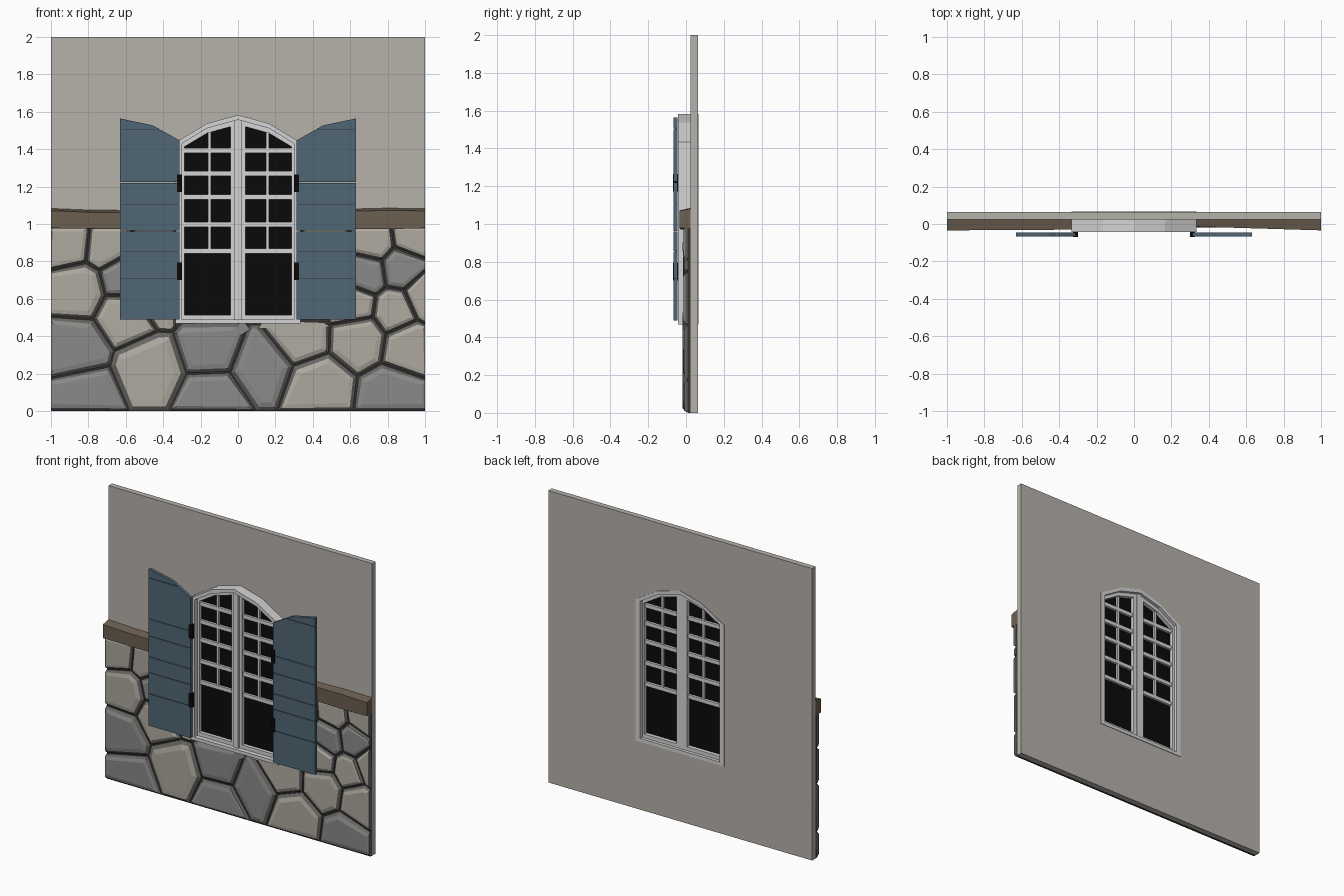
import bpy, bmesh, random
from mathutils import Vector
from mathutils.geometry import tessellate_polygon

if "Cube" in bpy.data.objects:
    bpy.data.objects.remove(bpy.data.objects["Cube"])

random.seed(4)


def material(name, r, g, b):
    m = bpy.data.materials.new(name)
    m.diffuse_color = (r, g, b, 1)
    m.use_nodes = True
    m.node_tree.nodes["Principled BSDF"].inputs["Base Color"].default_value = m.diffuse_color
    return m


PLASTER = material("plaster", .47, .445, .41)
WHITE = material("white_paint", .66, .66, .66)
BLUE = material("blue_paint", .082, .132, .182)
DARK = material("dark_joint", .035, .034, .032)
BLACK = material("black", .003, .003, .003)
WOOD = material("brown_wood", .15, .115, .08)
LIGHT = material("light_stone", .43, .405, .355)
GREY = material("grey_stone", .26, .257, .255)
EDGE = material("stone_edge", .135, .13, .12)


def finish(name, bm, *mats):
    bmesh.ops.recalc_face_normals(bm, faces=bm.faces)
    me = bpy.data.meshes.new(name)
    bm.to_mesh(me)
    bm.free()
    for m in mats:
        me.materials.append(m)
    ob = bpy.data.objects.new(name, me)
    bpy.context.collection.objects.link(ob)
    return ob


def plate(name, outline, y0, y1, mat, hole=None):
    """Extrude an x-z outline (with an optional hole) from y0 to y1."""
    loops = [outline] + ([hole] if hole else [])
    tris = tessellate_polygon([[Vector((x, z, 0)) for x, z in l] for l in loops])
    pts = [p for l in loops for p in l]
    bm = bmesh.new()
    a = [bm.verts.new((x, y0, z)) for x, z in pts]
    b = [bm.verts.new((x, y1, z)) for x, z in pts]
    for t in tris:
        bm.faces.new([a[i] for i in t])
        bm.faces.new([b[i] for i in reversed(t)])
    start = 0
    for l in loops:
        n = len(l)
        for i in range(n):
            p, q = start + i, start + (i + 1) % n
            bm.faces.new((a[p], a[q], b[q], b[p]))
        start += n
    return finish(name, bm, mat)


def rect(x0, x1, z0, z1):
    return [(x0, z0), (x1, z0), (x1, z1), (x0, z1)]


def clip(poly, nx, nz, d):
    """Keep the part of a polygon where nx*x + nz*z <= d."""
    out = []
    for i, p in enumerate(poly):
        q = poly[(i + 1) % len(poly)]
        a, b = nx * p[0] + nz * p[1] - d, nx * q[0] + nz * q[1] - d
        if a <= 0:
            out.append(p)
        if a * b < 0:
            t = a / (a - b)
            out.append((p[0] + t * (q[0] - p[0]), p[1] + t * (q[1] - p[1])))
    return out


ARCH = [(-.335, 1.435), (-.166, 1.537), (0, 1.583), (.166, 1.537), (.335, 1.435)]


def arch_z(x):
    for (xa, za), (xb, zb) in zip(ARCH, ARCH[1:]):
        if x <= xb:
            return za + (zb - za) * (x - xa) / (xb - xa)
    return ARCH[-1][1]


def arched(x0, x1, z0, drop):
    """Outline with straight sides under the arch, lowered by drop."""
    top = [x1] + [x for x, _ in reversed(ARCH) if x0 + .001 < x < x1 - .001] + [x0]
    return [(x0, z0), (x1, z0)] + [(x, arch_z(x) - drop) for x in top]


# plastered wall with the arched opening
plate("wall", rect(-1, 1, 0, 2), .025, .063, PLASTER, arched(-.32, .32, .48, .012))

# window: outer frame with sill, two leaves, post, bars and glass
plate("window_frame", arched(-.335, .335, .467, 0), -.043, .067, WHITE,
      arched(-.3, .3, .49, .026))
plate("glass", arched(-.29, .29, .5, .04), .012, .018, BLACK)
plate("centre_post", arched(-.018, .018, .49, .026), -.024, .05, WHITE)
for side, x0, x1 in (("left", -.3, -.005), ("right", .005, .3)):
    h0, h1 = (-.285, -.04) if x0 < 0 else (.04, .285)
    plate(side + "_leaf", arched(x0, x1, .49, .026), -.012, .045, WHITE,
          arched(h0, h1, .515, .052))
    for z in (.855, .998, 1.145, 1.27, 1.392):
        plate(side + "_bar", rect(h0 - .005, h1 + .005, z - .013, z + .013),
              -.004, .035, WHITE)
    xm = -.153 if x0 < 0 else .157
    plate(side + "_upright_bar", rect(xm - .008, xm + .008, .855, arch_z(xm) - .045),
          -.003, .034, WHITE)

# shutters: planks with dark grooves, or open gaps, between them, plus hinges
SHUTTER = [(.313, .49), (.63, .49), (.63, 1.564), (.455, 1.527), (.313, 1.447)]
CUTS = [.488, .71, .855, .962, 1.105, 1.222, 1.503, 1.6]
for side, s in (("left", -1), ("right", 1)):
    for z0, z1 in zip(CUTS, CUTS[1:]):
        p = clip(clip(SHUTTER, 0, -1, -z0 - .002), 0, 1, z1 - .002)
        plate(side + "_shutter_plank", [(s * x, z) for x, z in p], -.067, -.045, BLUE)
    for z in (.71, .855, 1.105, 1.503):
        inner = .42 if z > 1.5 else .314
        plate(side + "_shutter_groove", rect(*sorted((s * inner, s * .629)),
              z - .003, z + .003), -.062, -.046, DARK)
    for z in (.747, 1.218):
        plate(side + "_hinge", rect(s * .313 - .013, s * .313 + .013, z - .047, z + .047),
              -.069, -.042, BLACK)


# rough wooden beam on each side of the window: x, front y, bottom z, top z
def beam(name, sections):
    bm = bmesh.new()
    rings = [[bm.verts.new(c) for c in ((x, yf, z0), (x, .025, z0), (x, .025, z1),
              (x, yf, z1 - .012))] for x, yf, z0, z1 in sections]
    for a, b in zip(rings, rings[1:]):
        for i in range(4):
            j = (i + 1) % 4
            bm.faces.new((a[i], a[j], b[j], b[i]))
    bm.faces.new(rings[0])
    bm.faces.new(rings[-1])
    finish(name, bm, WOOD)


beam("left_beam", [(-1, -.034, .978, 1.083), (-.8, -.033, .975, 1.075),
                   (-.6, -.032, .973, 1.073), (-.33, -.03, .975, 1.075)])
beam("right_beam", [(.33, -.014, .975, 1.075), (.6, -.022, .972, 1.08),
                    (.8, -.028, .972, 1.085), (1, -.034, .978, 1.082)])

# mortar bed behind the stones
plate("mortar", [(-1, 0), (1, 0), (1, .98), (.33, .98), (.33, .47), (-.33, .47),
                 (-.33, .98), (-1, .98)], .008, .026, DARK)

# stone centres: x, z, kind (0 light, 1 grey, 2 empty cell inside the window)
SEEDS = [(-.9, .91, 0), (-.7, .89, 0), (-.85, .65, 0), (-.6, .71, 1), (-.87, .34, 1),
         (-.82, .08, 1), (-.47, .23, 0), (-.6, .52, 0), (-.13, .07, 1), (-.14, .34, 1),
         (.12, .24, 1), (.33, .41, 0), (.43, .13, 0), (.65, .4, 0), (.83, .08, 1),
         (.92, .36, 0), (.84, .54, 0), (.68, .73, 1), (.88, .76, 1), (.72, .91, 0),
         (.94, .94, 0), (1.0, .61, 0), (.62, .57, 0), (-.45, .62, 0), (-.45, .86, 1),
         (.45, .66, 1), (.48, .89, 0), (-.15, .61, 2), (.12, .69, 2), (-.2, .86, 2),
         (.2, .89, 2)]


def stone_cell(cx, cz):
    p = rect(-1.02, 1.02, .004, .985)
    for x, z, _ in SEEDS:
        if (x, z) != (cx, cz):
            n = Vector((x - cx, z - cz))
            m = Vector((x + cx, z + cz)) / 2
            u = n.normalized()
            p = clip(p, u.x, u.y, u.dot(m) - .005)
    if cz < .45 and abs(cx) < .5:
        p = clip(p, 0, 1, .468)
    elif cz > .5:
        s = 1 if cx > 0 else -1
        p = clip(p, -s, 0, -.333)
    return p


# bevelled field stones
bm = bmesh.new()
for cx, cz, kind in SEEDS:
    if kind == 2:
        continue
    p = stone_cell(cx, cz)
    back = [bm.verts.new((x, .025, z)) for x, z in p]
    front = [bm.verts.new((x, .004, z)) for x, z in p]
    for i in range(len(p)):
        j = (i + 1) % len(p)
        bm.faces.new((back[i], back[j], front[j], front[i])).material_index = 2
    cap = bm.faces.new(front)
    bm.normal_update()
    size = cap.calc_area() ** .5
    cap.material_index = 2
    bmesh.ops.inset_region(bm, faces=[cap], thickness=size * .07, depth=.013)
    cap.material_index = kind
    bmesh.ops.inset_region(bm, faces=[cap], thickness=size * .1, depth=.006)
    tx, tz = random.uniform(-.03, .03), random.uniform(-.03, .03)
    for v in cap.verts:
        v.co.y += tx * (v.co.x - cx) + tz * (v.co.z - cz)
for v in bm.verts:
    v.co.x = max(-1, min(1, v.co.x))
finish("field_stones", bm, LIGHT, GREY, EDGE)
